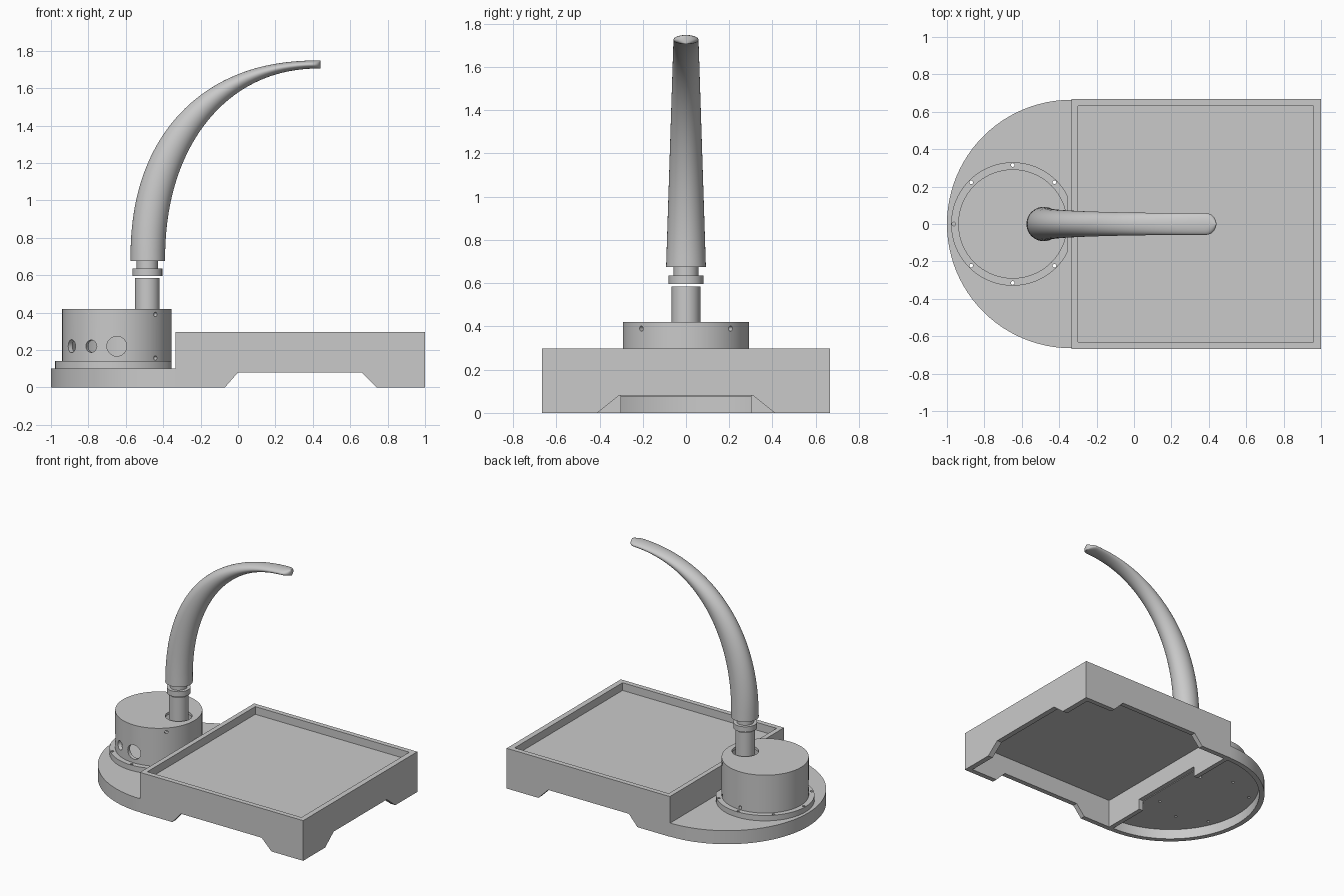
import bpy, bmesh
from math import sin, cos, pi, sqrt, radians
from mathutils import Vector

if "Cube" in bpy.data.objects:
    bpy.data.objects.remove(bpy.data.objects["Cube"], do_unlink=True)

grey = bpy.data.materials.new("plain grey")
grey.use_nodes = True
colour = (0.59, 0.59, 0.59, 1)
grey.diffuse_color = colour
grey.node_tree.nodes["Principled BSDF"].inputs["Base Color"].default_value = colour


def loft(name, rings):
    """Closed solid through a list of equal rings of points."""
    bm = bmesh.new()
    loops = [[bm.verts.new(p) for p in ring] for ring in rings]
    n = len(loops[0])
    for a, b in zip(loops, loops[1:]):
        for i in range(n):
            j = (i + 1) % n
            bm.faces.new((a[i], a[j], b[j], b[i]))
    bm.faces.new(loops[0][::-1])
    bm.faces.new(loops[-1])
    bmesh.ops.recalc_face_normals(bm, faces=bm.faces)
    mesh = bpy.data.meshes.new(name)
    bm.to_mesh(mesh)
    bm.free()
    mesh.materials.append(grey)
    ob = bpy.data.objects.new(name, mesh)
    bpy.context.collection.objects.link(ob)
    return ob


def prism(name, outline, lo, hi, axis="z"):
    """Extrude a 2D outline from lo to hi along an axis."""
    place = {"z": lambda u, v, h: (u, v, h),
             "y": lambda u, v, h: (u, h, v),
             "x": lambda u, v, h: (h, u, v)}[axis]
    return loft(name, [[place(u, v, h) for u, v in outline] for h in (lo, hi)])


def rect(u0, u1, v0, v1):
    return [(u0, v0), (u1, v0), (u1, v1), (u0, v1)]


def circle(u, v, r, n=64):
    return [(u + r * cos(2 * pi * i / n), v + r * sin(2 * pi * i / n)) for i in range(n)]


def half_disc(r, end):
    arc = [radians(90 + 180 * i / 48) for i in range(49)]
    return [(end, r)] + [(EDGE - 0.001 + r * cos(a), r * sin(a)) for a in arc] + [(end, -r)]


def cut(ob, *cutters):
    for c in cutters:
        mod = ob.modifiers.new("cut", "BOOLEAN")
        mod.operation = "DIFFERENCE"
        mod.solver = "EXACT"
        mod.object = c
        with bpy.context.temp_override(object=ob, active_object=ob, selected_objects=[ob]):
            bpy.ops.object.modifier_apply(modifier=mod.name)
        bpy.data.objects.remove(c, do_unlink=True)


def smooth(*obs):
    for ob in bpy.context.selected_objects:
        ob.select_set(False)
    for ob in obs:
        ob.select_set(True)
    bpy.context.view_layer.objects.active = obs[0]
    bpy.ops.object.shade_smooth_by_angle(angle=radians(30))


EDGE = -0.335       # where the tray box meets the rounded platform
DRUM = -0.648       # drum centre
STEM = -0.485       # lamp stem centre
WIDE = 0.667        # half depth of the base

# Tray box: recess on top, hollow underneath, notches between the feet
tray = prism("tray_box", rect(EDGE, 1, -WIDE, WIDE), 0, 0.297)
cut(tray,
    prism("recess", rect(-0.3, 0.96, -0.63, 0.63), 0.24, 0.4),
    prism("hollow", rect(-0.3, 0.96, -0.63, 0.63), -0.1, 0.215),
    prism("side_notch", [(-0.07, 0), (-0.08, -0.1), (0.75, -0.1), (0.74, 0), (0.66, 0.08), (0, 0.08)],
          -1, 1, "y"),
    prism("end_notch", [(-0.41, 0), (-0.42, -0.1), (0.42, -0.1), (0.41, 0), (0.31, 0.08), (-0.31, 0.08)],
          0.8, 1.2, "x"),
    prism("partition_notch", rect(-0.3, 0.3, -0.1, 0.08), -0.5, -0.2, "x"))


def screw_holes(depth):
    return [prism("hole", circle(DRUM + 0.315 * cos(k * pi / 4), 0.315 * sin(k * pi / 4), 0.01, 12), depth, 0.2)
            for k in (1, 2, 3, 5, 6, 7)]


# Rounded platform and the drum's flange, with a ring of screw holes
platform = prism("rounded_platform", half_disc(WIDE - 0.003, EDGE), 0, 0.1)
cut(platform, prism("hollow", half_disc(WIDE - 0.04, EDGE + 0.1), -0.1, 0.075), *screw_holes(-0.1))
flange = prism("drum_flange", [(min(x, -0.356), y) for x, y in circle(DRUM, 0, 0.33)], 0.1, 0.14)
cut(flange, *screw_holes(0.05),
    prism("blind_hole", circle(DRUM - 0.315, 0, 0.01, 12), 0.11, 0.2))


# Hollow drum with a stem opening, round ports and small screw holes
def port(angle, z, r):
    d = Vector((cos(radians(angle)), sin(radians(angle)), 0))
    side = Vector((-d.y, d.x, 0))
    mid = Vector((DRUM, 0, z))
    return loft("port", [[mid + d * h + side * u + Vector((0, 0, v)) for u, v in circle(0, 0, r, 24)]
                         for h in (0.2, 0.35)])


drum = prism("drum", circle(DRUM, 0, 0.292, 96), 0.14, 0.42)
cut(drum,
    prism("hollow", circle(DRUM, 0, 0.265), 0.141, 0.4),
    prism("stem_opening", circle(STEM, 0, 0.09, 32), 0.35, 0.5),
    port(270, 0.22, 0.053), port(242, 0.22, 0.033), port(214, 0.22, 0.035), port(90, 0.157, 0.012),
    *[port(a, z, 0.012) for a in (45, 315) for z in (0.39, 0.157)])

# Lamp stem, collar and neck
stem = prism("stem", circle(STEM, 0, 0.066, 40), 0.14, 0.585)
collar = prism("collar", circle(STEM, 0, 0.08, 40), 0.595, 0.635)
neck = prism("neck", circle(STEM, 0, 0.057, 40), 0.635, 0.69)


# Curved arm: tapering oval sections between an outer and an inner arc
def arm_ring(t, n=40):
    c, s = max(cos(t), 0), sin(t)
    outer = Vector((0.44 - 1.015 * c ** 0.88, 0, 0.675 + 1.073 * s ** 0.88))
    inner = Vector((0.44 - 0.83 * c ** 0.92, 0, 0.675 + 1.03 * s ** 0.92))
    mid, half = (outer + inner) / 2, (outer - inner) / 2
    width = 0.092 - 0.034 * (mid.z - 0.675) / 1.05
    if mid.x > 0.385:       # rounded tip
        width *= sqrt(max(1 - ((mid.x - 0.385) / 0.055) ** 2, 0.01))
    return [mid + half * cos(a) + Vector((0, width * sin(a), 0))
            for a in (2 * pi * i / n for i in range(n))]


# Sections crowd together towards the tip
steps = [1.5 * i / 40 for i in range(41)] + [pi / 2 - (pi / 2 - 1.5) * (1 - i / 12) ** 2 for i in range(1, 13)]
arm = loft("curved_arm", [arm_ring(t) for t in steps])

smooth(platform, flange, drum, stem, collar, neck, arm)
